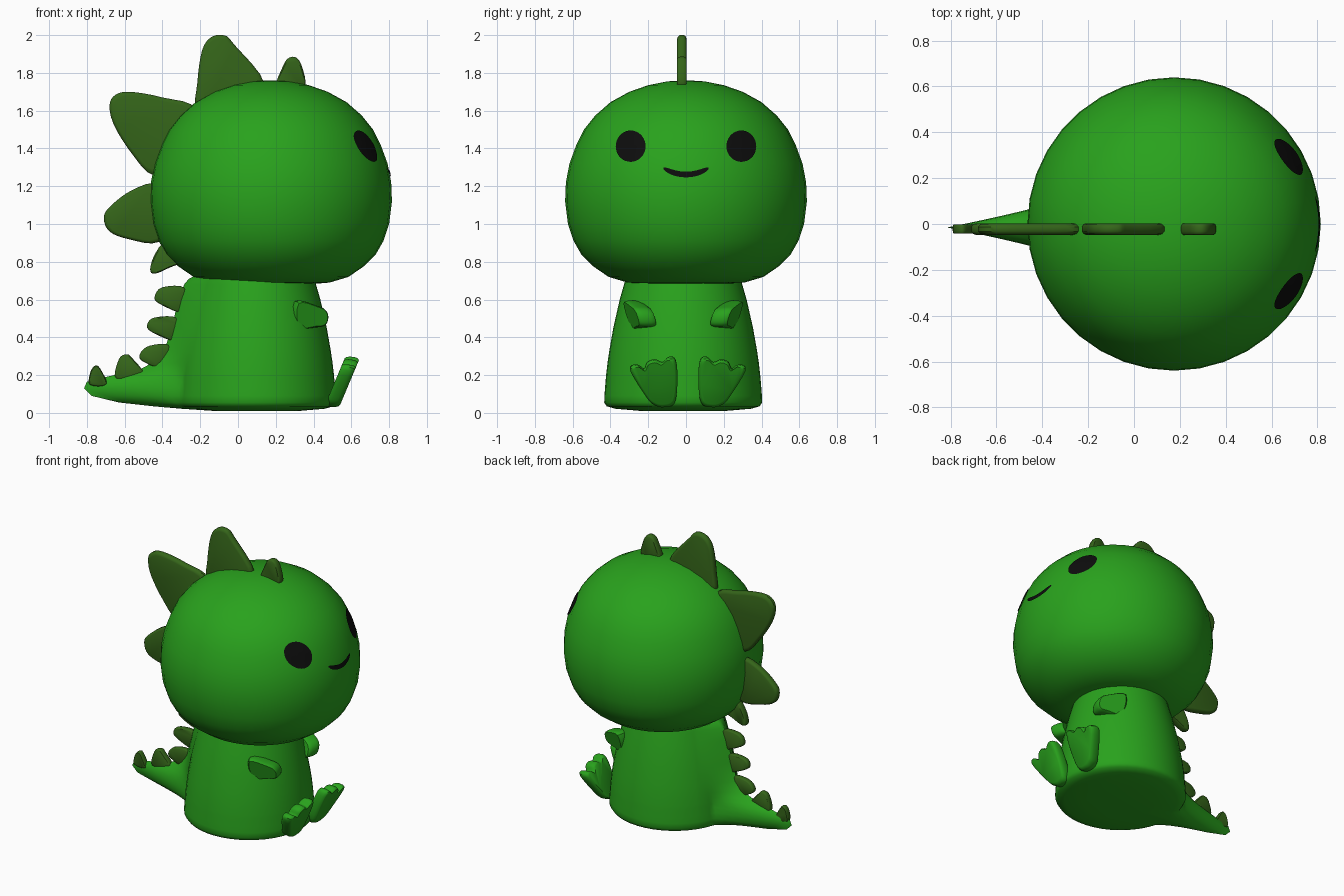
import bpy, bmesh, math
from mathutils import Vector

if "Cube" in bpy.data.objects:
    bpy.data.objects.remove(bpy.data.objects["Cube"])


def material(name, rgb):
    m = bpy.data.materials.new(name)
    m.diffuse_color = (*rgb, 1)
    m.use_nodes = True
    m.node_tree.nodes["Principled BSDF"].inputs["Base Color"].default_value = m.diffuse_color
    return m


GREEN = material("green", (0.022, 0.36, 0.012))
DARK = material("dark_green", (0.035, 0.13, 0.01))
BLACK = material("black", (0.004, 0.004, 0.004))


def finish(name, bm, mat, angle=40):
    bmesh.ops.recalc_face_normals(bm, faces=bm.faces)
    me = bpy.data.meshes.new(name)
    bm.to_mesh(me)
    bm.free()
    me.materials.append(mat)
    ob = bpy.data.objects.new(name, me)
    bpy.context.collection.objects.link(ob)
    bpy.ops.object.select_all(action='DESELECT')
    ob.select_set(True)
    bpy.context.view_layer.objects.active = ob
    bpy.ops.object.shade_smooth_by_angle(angle=math.radians(angle))
    return ob


def loft(name, rings, mat, angle=40):
    """Skin closed rings of points and cap both ends."""
    bm = bmesh.new()
    vs = [[bm.verts.new(p) for p in r] for r in rings]
    n = len(vs[0])
    for a, b in zip(vs, vs[1:]):
        for i in range(n):
            j = (i + 1) % n
            bm.faces.new((a[i], a[j], b[j], b[i]))
    bm.faces.new(vs[0])
    bm.faces.new(vs[-1])
    return finish(name, bm, mat, angle)


def smooth_loop(pts, steps=4):
    """Closed Catmull-Rom outline through the points."""
    out, n = [], len(pts)
    for i in range(n):
        a, b, c, d = (Vector(pts[(i + k) % n]) for k in (-1, 0, 1, 2))
        for s in range(steps):
            t = s / steps
            out.append(0.5 * (2 * b + (c - a) * t + (2 * a - 5 * b + 4 * c - d) * t * t
                              + (3 * b - a - 3 * c + d) * t ** 3))
    return out


def plate(name, pts, thick, place, mat):
    """Round-edged slab from an outline; place maps (u, v, depth) to world."""
    loop = smooth_loop(pts)
    mid = sum(loop, Vector((0, 0))) / len(loop)
    rings = []
    for w, s in ((-.5, .88), (-.42, .95), (-.2, 1), (.2, 1), (.42, .95), (.5, .88)):
        rings.append([place(*(mid + (p - mid) * s), w * thick) for p in loop])
    return loft(name, rings, mat)


def lerp(table, z):
    for a, b in zip(table, table[1:]):
        if a[0] <= z <= b[0]:
            t = (z - a[0]) / (b[0] - a[0])
            return a[1] + (b[1] - a[1]) * t
    return table[-1][1]


# Head: turned profile (height, radius)
HX = 0.175
HEAD = [(.685, .25), (.69, .31), (.72, .41), (.775, .49), (.84, .555), (.91, .595), (1.0, .625),
        (1.12, .64), (1.22, .636), (1.32, .617), (1.42, .58), (1.5, .54), (1.575, .48),
        (1.645, .4), (1.7, .3), (1.735, .2), (1.755, .1), (1.76, .02)]
ANG = [2 * math.pi * i / 36 for i in range(36)]
loft("head", [[(HX + r * math.cos(a), r * math.sin(a), z) for a in ANG] for z, r in HEAD], GREEN)


# Body with tail drawn out of the back: (height, radius, rear x, tail angular width)
BODY = [(.01, .22, -.12, .3), (.022, .36, -.3, .3), (.035, .405, -.45, .3), (.055, .418, -.63, .3),
        (.09, .417, -.775, .32), (.13, .414, -.815, .32), (.165, .411, -.8, .31),
        (.19, .409, -.7, .31), (.21, .407, -.61, .32), (.235, .404, -.51, .34),
        (.27, .4, -.445, .38), (.33, .391, -.39, .45), (.45, .37, -.352, .52),
        (.6, .336, -.315, .55), (.68, .313, -.285, .55), (.71, .305, -.26, .55), (.74, .29, -.2, .55)]
BX, BY = 0.1, -0.015
back = [.6 * (i / 14) for i in range(15)]
half = back + [.6 + (math.pi - .6) * i / 18 for i in range(1, 19)]
offs = half + [-a for a in reversed(half[1:-1])]
rings = []
for z, r, rear, wid in BODY:
    ext = max(0, BX - r - rear)
    rings.append([(BX - r * math.cos(a) - ext * max(0, 1 - abs(a) / wid) ** 1.3,
                   BY + r * math.sin(a), z) for a in offs])
loft("body_and_tail", rings, GREEN, 50)

# Back plates along head, back and tail (outlines in x, z)
PLATES = [
    [(.2, 1.72), (.24, 1.84), (.27, 1.88), (.31, 1.88), (.34, 1.83), (.355, 1.73), (.28, 1.68)],
    [(-.21, 1.6), (-.215, 1.75), (-.19, 1.92), (-.14, 1.99), (-.07, 1.998), (-.02, 1.95),
     (.14, 1.74), (0, 1.6)],
    [(-.22, 1.6), (-.4, 1.67), (-.58, 1.7), (-.66, 1.675), (-.68, 1.61), (-.65, 1.51),
     (-.56, 1.37), (-.45, 1.26), (-.3, 1.32)],
    [(-.42, 1.21), (-.56, 1.18), (-.68, 1.09), (-.71, 1.03), (-.68, .96), (-.58, .92),
     (-.42, .905), (-.33, 1.05)],
    [(-.38, .9), (-.44, .84), (-.465, .76), (-.44, .737), (-.36, .77), (-.26, .82)],
    [(-.28, .66), (-.4, .665), (-.44, .62), (-.42, .58), (-.28, .53)],
    [(-.32, .5), (-.44, .505), (-.48, .47), (-.46, .43), (-.32, .38)],
    [(-.36, .355), (-.47, .355), (-.52, .31), (-.5, .27), (-.38, .235)],
    [(-.5, .2), (-.56, .29), (-.59, .31), (-.63, .285), (-.645, .18)],
    [(-.695, .15), (-.73, .235), (-.755, .25), (-.78, .22), (-.785, .15)]]
for i, pts in enumerate(PLATES):
    plate(f"back_plate_{i + 1}", pts, .05 if i < 5 else .04,
          lambda u, v, w: (u, -.022 + w, v), DARK)

# Feet (outline in y, z, leaning outward) and arms (outline in x, z)
FOOT = [(-.295, .225), (-.21, .085), (-.17, .045), (-.12, .032), (-.06, .055), (-.045, .18),
        (-.055, .28), (-.09, .295), (-.125, .268), (-.165, .282), (-.205, .268),
        (-.225, .232), (-.265, .255)]
ARM = [(.3, .59), (.3, .45), (.4, .452), (.455, .462), (.472, .5), (.462, .54), (.42, .565)]
for side, s in (("right", 1), ("left", -1)):
    plate(f"{side}_foot", FOOT, .075,
          lambda u, v, w: (.5 + .42 * (v - .04) + w, .01 + s * (u - .01), v - .15 * w), GREEN)
    plate(f"{side}_arm", ARM, .09,
          lambda u, v, w: (u - .25 * w, BY + s * (-.222 + w + .35 * (u - .4) + .3 * (v - .52) * -1), v),
          GREEN)


# Eyes and mouth wrapped onto the head surface
def on_head(y, z, lift):
    r = lerp(HEAD, z) + lift
    return (HX + math.sqrt(r * r - y * y), y, z)


def decal(name, rows, closed):
    bm = bmesh.new()
    vs = [[bm.verts.new(on_head(y, z, .005)) for y, z in row] for row in rows]
    n = len(vs[0])
    for a, b in zip(vs, vs[1:]):
        for i in range(n if closed else n - 1):
            j = (i + 1) % n
            bm.faces.new((a[i], a[j], b[j], b[i]))
    if closed:
        bm.faces.new(vs[0])
    return finish(name, bm, BLACK)


for side, y0 in (("right", -.293), ("left", .293)):
    decal(f"{side}_eye", [[(y0 + .079 * k * math.cos(a), 1.412 + .083 * k * math.sin(a))
                           for a in ANG] for k in (.25, .5, .75, 1)], True)
mouth = []
for i in range(17):
    t = i / 8 - 1
    h = .015 * math.sqrt(max(.05, 1 - t ** 6))
    zc = 1.262 + .033 * t * t
    mouth.append([(.12 * t, zc - h), (.12 * t, zc), (.12 * t, zc + h)])
decal("mouth", mouth, False)
